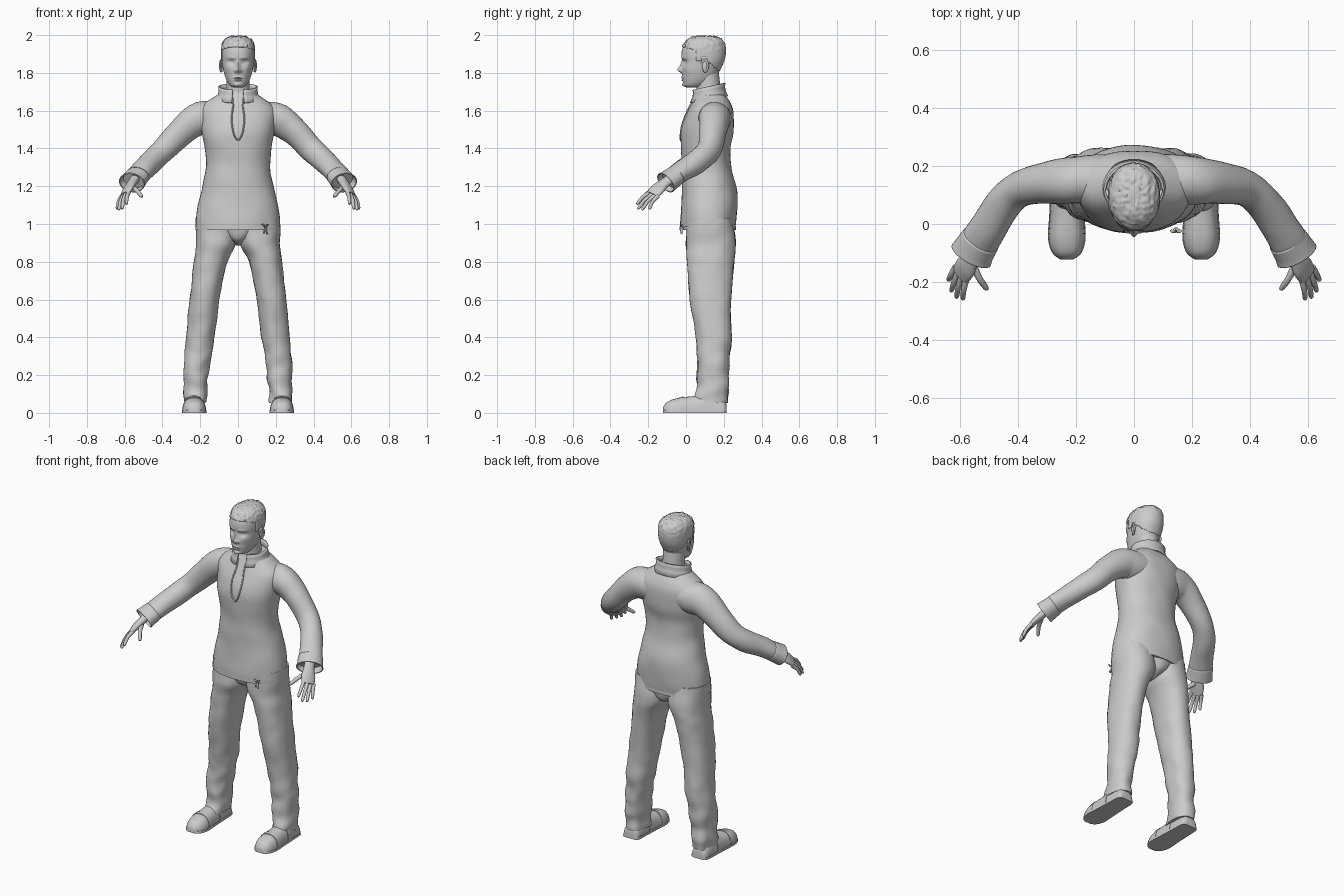
import bpy, bmesh, math
from mathutils import Vector, noise
from mathutils.bvhtree import BVHTree

cube = bpy.data.objects.get("Cube")
if cube:
    bpy.data.objects.remove(cube, do_unlink=True)

grey = bpy.data.materials.new("plain grey")
grey.use_nodes = True
grey.diffuse_color = (0.6, 0.6, 0.6, 1)
grey.node_tree.nodes["Principled BSDF"].inputs["Base Color"].default_value = (0.6, 0.6, 0.6, 1)
parts = []


def spline(keys, sub):
    """Catmull-Rom through tuples of any length."""
    out, last = [], len(keys) - 1
    for i in range(last):
        quad = [keys[max(i - 1, 0)], keys[i], keys[i + 1], keys[min(i + 2, last)]]
        for k in range(sub):
            t = k / sub
            out.append(tuple(b + 0.5 * t * (c - a + t * (2 * a - 5 * b + 4 * c - d + t * (3 * (b - c) + d - a)))
                             for a, b, c, d in zip(*quad)))
    return out + [tuple(keys[-1])]


def finish(name, bm, wall=0, offset=0):
    """Make the object, with an optional wall thickness."""
    bmesh.ops.recalc_face_normals(bm, faces=bm.faces)
    me = bpy.data.meshes.new(name)
    bm.to_mesh(me)
    bm.free()
    me.materials.append(grey)
    ob = bpy.data.objects.new(name, me)
    bpy.context.collection.objects.link(ob)
    parts.append(ob)
    if wall:
        m = ob.modifiers.new("wall", 'SOLIDIFY')
        m.thickness, m.offset = wall, offset


def loft(bm, keys, side=1, flat=False, seg=32, sub=4, power=2.0, ref=(1, 0, 0), caps=True):
    """Sweep an ellipse along keys of (x, y, z, radius_a, radius_b)."""
    rings, pts = [], spline(keys, sub)
    for i, p in enumerate(pts):
        step = Vector(pts[min(i + 1, len(pts) - 1)][:3]) - Vector(pts[max(i - 1, 0)][:3])
        tan = Vector((0, 0, 1)) if flat else step.normalized()
        u = Vector(ref)
        u = (u - tan * u.dot(tan)).normalized()
        v = tan.cross(u)
        ring = []
        for k in range(seg):
            a = math.tau * k / seg
            c, s = math.cos(a), math.sin(a)
            co = Vector(p[:3]) + u * p[3] * math.copysign(abs(c) ** (2 / power), c) \
                + v * p[4] * math.copysign(abs(s) ** (2 / power), s)
            co.x *= side
            ring.append(bm.verts.new(co))
        rings.append(ring)
    for r, q in zip(rings, rings[1:]):
        for k in range(seg):
            bm.faces.new((r[k], r[k - 1], q[k - 1], q[k]))
    if caps:
        bm.faces.new(rings[0])
        bm.faces.new(rings[-1])


def levels(rows):
    """Turn (z, y_front, y_back, half_width) rows into loft keys."""
    return [(0, (f + b) / 2, z, w, (b - f) / 2) for z, f, b, w in rows]


def wrinkle(bm, amount, scale):
    """Soft cloth folds; amount is a function of height."""
    bmesh.ops.recalc_face_normals(bm, faces=bm.faces)
    bm.normal_update()
    for v in bm.verts:
        v.co += v.normal * amount(v.co.z) * noise.noise(v.co * Vector((1, 1, 2)).z * scale)


# Sweater: body and sleeves
body = levels([(.97, -.03, .26, .222), (1.03, -.03, .268, .222), (1.12, -.025, .272, .208),
               (1.2, -.022, .266, .188), (1.3, -.02, .24, .169), (1.4, -.027, .235, .176),
               (1.48, -.03, .25, .19), (1.55, -.012, .255, .2), (1.6, .01, .25, .202),
               (1.635, .028, .238, .18), (1.665, .042, .222, .138), (1.69, .055, .205, .1),
               (1.705, .06, .2, .085)])
sleeve = [(.08, .15, 1.56, .09, .085), (.15, .152, 1.558, .088, .092), (.22, .15, 1.55, .08, .088),
          (.3, .142, 1.488, .07, .076), (.39, .122, 1.395, .062, .066), (.455, .065, 1.335, .062, .062),
          (.51, -.02, 1.28, .065, .056), (.548, -.085, 1.235, .068, .05)]
bm = bmesh.new()
loft(bm, body, flat=True, seg=48, power=2.2)
for s in (1, -1):
    loft(bm, sleeve, s, ref=(.8, .55, 0))
wrinkle(bm, lambda z: .004, 5)
chest = BVHTree.FromBMesh(bm)
finish("sweater", bm)

# Hem band, with a small tied cord
bm = bmesh.new()
loft(bm, [(0, .115, z, .226, .149) for z in (.968, .988)], flat=True, seg=48, power=2.2, sub=1, caps=False)
finish("hem_band", bm)
bm = bmesh.new()
for dx, dz in ((-.018, .015), (.018, .015), (-.008, -.03), (.01, -.035)):
    loft(bm, [(.145, -.014, .982, .004, .004), (.145 + dx * .6, -.026, .985 + dz * .7, .006, .005),
              (.145 + dx, -.02, .982 + dz, .003, .003)], seg=8, ref=(0, 1, 0))
finish("hem_cord", bm)

# Cuffs
bm = bmesh.new()
for s in (1, -1):
    loft(bm, [(.53, -.055, 1.256, .066, .051), (.552, -.09, 1.23, .07, .054), (.562, -.108, 1.218, .074, .056)],
         s, ref=(.8, .55, 0), caps=False)
finish("cuffs", bm, .005)

# Stand-up collar, open at the front
bm = bmesh.new()
rows = []
for z, grow in ((-.025, .018), (0, .006), (.025, 0), (.045, .003)):
    row = []
    for k in range(41):
        a = math.radians(-73 + 326 * k / 40)
        y = math.sin(a)
        row.append(bm.verts.new(((.098 + grow) * math.cos(a), .12 + (.082 + grow) * y, 1.683 + z + .018 * y)))
    rows.append(row)
for r, q in zip(rows, rows[1:]):
    for k in range(40):
        bm.faces.new((r[k], r[k + 1], q[k + 1], q[k]))
finish("collar", bm, .008)

# Neck placket: two welts laid on the chest, meeting in a point
bm = bmesh.new()
for s in (1, -1):
    path = []
    for x, z in spline([(.03, 1.67), (.026, 1.62), (.034, 1.56), (.026, 1.49), (.012, 1.455), (0, 1.443)], 3):
        hit = chest.ray_cast(Vector((s * x, -1, z)), Vector((0, 1, 0)))[0]
        path.append((x, hit.y if hit else .05, z, .004, .005))
    loft(bm, path, s, seg=8, sub=1)
finish("placket_edges", bm)

# Trousers: legs and seat
leg = [(.112, .122, 1.03, .112, .12), (.115, .132, .9, .108, .132), (.145, .13, .8, .088, .124),
       (.178, .13, .6, .079, .11), (.2, .147, .4, .076, .092), (.218, .145, .25, .068, .085),
       (.225, .14, .13, .061, .083), (.225, .13, .055, .059, .09)]
bm = bmesh.new()
for s in (1, -1):
    loft(bm, leg, s, flat=True, sub=7, power=2.2)
loft(bm, levels([(.885, .09, .17, .012), (.905, .04, .225, .04), (.935, .012, .25, .09),
                 (1, 0, .255, .19)]), flat=True)
wrinkle(bm, lambda z: .005 + .022 * max(0, .5 - z), 7)
finish("trousers", bm)

# Shoes: upper, sole and straps share one section
shoe = [(.215, .03, .04), (.2, .05, .07), (.12, .054, .1), (.03, .058, .088), (-.05, .062, .077),
        (-.1, .048, .058), (-.122, .022, .03)]


def shoe_part(name, rows, grow, top):
    bm = bmesh.new()
    for s in (1, -1):
        loft(bm, [(.232, y, 0, w * grow, h * grow) for y, w, h in rows], s, power=2.5)
    for v in bm.verts:
        v.co.z = min(max(v.co.z, 0), top)
    finish(name, bm)


shoe_part("shoe_uppers", shoe, 1, 1)
shoe_part("shoe_soles", shoe, 1.05, .014)
shoe_part("toe_straps", [(-.015, .0605, .083), (-.035, .0615, .08)], 1.04, 1)
shoe_part("ankle_straps", [(.1, .055, .098), (.075, .056, .095)], 1.05, 1)

# Hands: palm, four fingers and thumb
fingers = [((.578, -.185, 1.17), (.592, -.262, 1.105)), ((.594, -.175, 1.16), (.614, -.256, 1.08)),
           ((.606, -.163, 1.152), (.632, -.234, 1.075)), ((.616, -.148, 1.147), (.642, -.196, 1.08)),
           ((.558, -.135, 1.195), (.507, -.228, 1.145))]
bm = bmesh.new()
for s in (1, -1):
    loft(bm, [(.545, -.08, 1.24, .03, .024), (.562, -.115, 1.215, .031, .022), (.582, -.15, 1.185, .042, .02),
              (.6, -.178, 1.155, .038, .013)], s, seg=20, ref=(.55, .7, -.3))
    for i, (a, b) in enumerate(fingers):
        a, b = Vector(a), Vector(b)
        mid = a.lerp(b, .5) + Vector((.003, -.004, .006))
        r = .0115 if i == 4 else .0098
        loft(bm, [(*a, r * 1.15, r * 1.15), (*mid, r, r), (*a.lerp(b, .9), r * .85, r * .85),
                  (*b, r * .4, r * .4)], s, seg=12, ref=(.6, .7, -.3))
finish("hands", bm)

# Head, with the face pressed and pulled into shape
skull = levels([(1.722, .01, .07, .022), (1.732, -.01, .1, .042), (1.755, -.017, .14, .058),
                (1.785, -.02, .165, .07), (1.82, -.02, .182, .079), (1.86, -.018, .2, .085),
                (1.9, -.024, .208, .087), (1.94, -.014, .206, .084), (1.967, .006, .192, .072),
                (1.985, .04, .16, .045), (1.99, .07, .13, .018)])
# (x, z, spread_x, spread_z, forward)
features = [(0, 1.815, .013, .014, .022), (0, 1.84, .01, .024, .012), (.016, 1.811, .008, .008, .008),
            (.034, 1.856, .018, .012, -.014), (.034, 1.88, .024, .008, .006), (.05, 1.825, .02, .02, .005),
            (0, 1.775, .022, .005, .007), (0, 1.762, .018, .005, .007), (0, 1.768, .024, .003, -.006),
            (0, 1.735, .02, .012, .008), (.033, 1.856, .012, .006, .006), (0, 1.75, .02, .006, -.003)]
bm = bmesh.new()
loft(bm, skull, flat=True, seg=96, sub=7, power=2.15)
for v in bm.verts:
    if v.co.y < .06:
        x, z = abs(v.co.x), v.co.z
        v.co.y -= sum(d * math.exp(-((x - cx) / rx) ** 2 - ((z - cz) / rz) ** 2) for cx, cz, rx, rz, d in features)
finish("head", bm)

# Neck
bm = bmesh.new()
loft(bm, [(0, .125, 1.64, .07, .07), (0, .12, 1.71, .062, .064), (0, .112, 1.8, .062, .062)], flat=True)
finish("neck", bm)

# Ears: rim and inner lobe
bm = bmesh.new()
for s in (1, -1):
    rim = []
    for k in range(13):
        a = math.radians(-110 + 290 * k / 12)
        rim.append((.09 + .005 * math.cos(a), .1 + .016 * math.cos(a), 1.838 + .03 * math.sin(a), .005, .006))
    loft(bm, rim, s, seg=10, sub=2)
    loft(bm, [(.087, .098, 1.806, .004, .006), (.087, .1, 1.838, .006, .015), (.087, .102, 1.866, .003, .006)],
         s, seg=16, flat=True)
finish("ears", bm)


# Short rough hair, trimmed round the forehead, ears and nape
def above_hairline(co):
    if co.y < .055:
        return co.z > 1.935 - .25 * max(0, co.y)
    return co.z > (1.865 if co.y < .085 else 1.88 if co.y < .115 else 1.865 - .9 * min(co.y - .115, .09))


bm = bmesh.new()
loft(bm, [(x, y, z + .003 + max(0, z - 1.94) * .07, a + .003, b + .003) for x, y, z, a, b in skull],
     flat=True, seg=80, sub=6, power=2.15)
bare = [f for f in bm.faces if not above_hairline(f.calc_center_median())]
bmesh.ops.delete(bm, geom=bare, context='FACES')
bm.normal_update()
for v in bm.verts:
    rough = .006 * min(1, max(0, (v.co.z - 1.9) / .05))
    v.co += v.normal * rough * noise.noise(v.co * 75)
finish("hair", bm, .008, -1)

# Smooth shading that keeps the edges
bpy.ops.object.select_all(action='DESELECT')
for ob in parts:
    ob.select_set(True)
bpy.context.view_layer.objects.active = parts[0]
bpy.ops.object.shade_smooth_by_angle(angle=math.radians(45))
